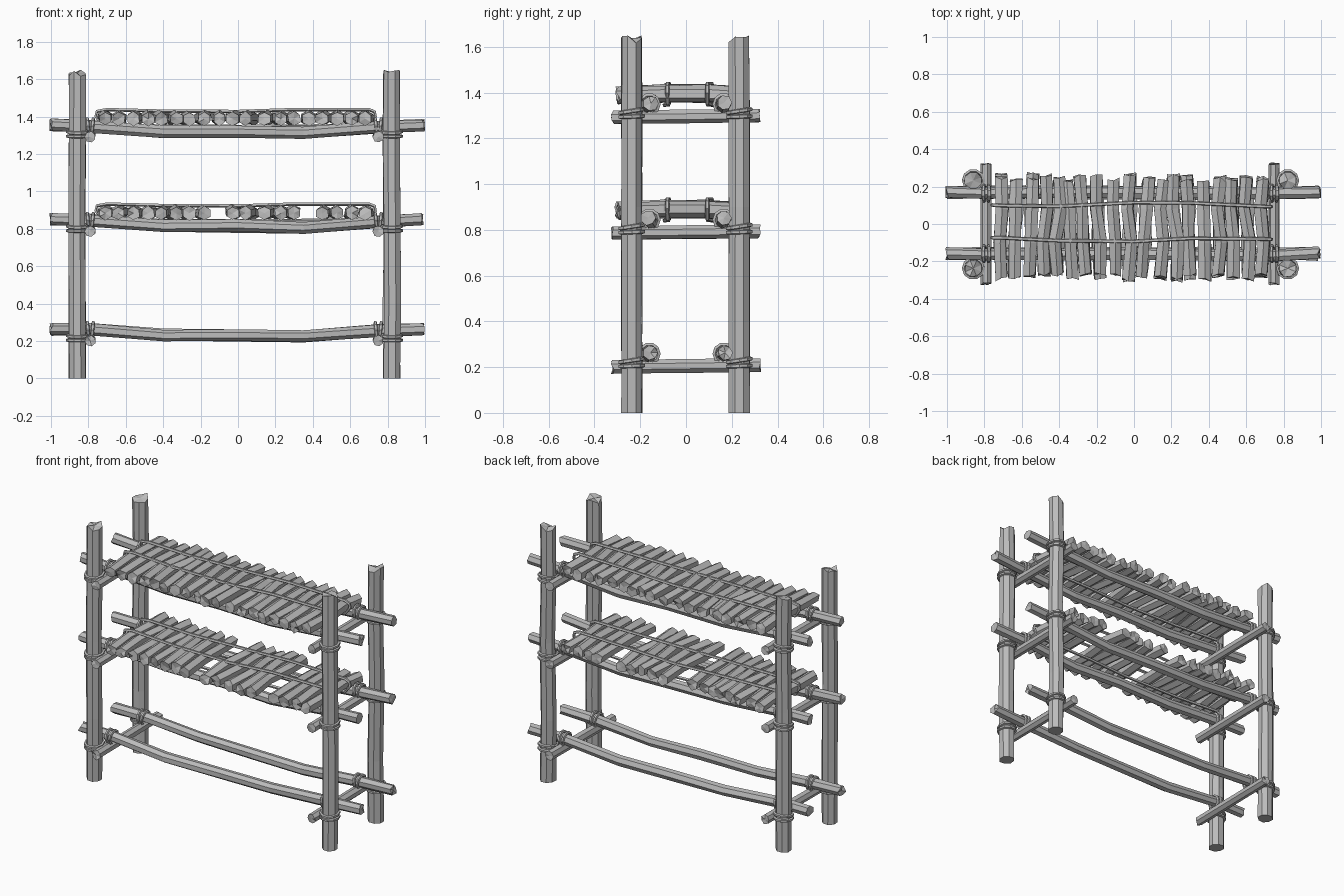
import bpy, bmesh, math, random
from mathutils import Vector

random.seed(4)
cube = bpy.data.objects.get("Cube")
if cube:
    bpy.data.objects.remove(cube, do_unlink=True)

wood = bpy.data.materials.new("grey_wood")
wood.use_nodes = True
GREY = (0.5, 0.5, 0.5, 1)
wood.diffuse_color = GREY
wood.node_tree.nodes["Principled BSDF"].inputs["Base Color"].default_value = GREY


def tube(name, path, radius, sides, closed=False, ref=(0, 0, 1), rough=0.0, ragged=0.0):
    """Sweep a faceted ring along a path; rough varies the girth, ragged chips the ends."""
    pts = [Vector(p) for p in path]
    n = len(pts)
    bm = bmesh.new()
    rings = []
    for i, p in enumerate(pts):
        if closed:
            t = pts[(i + 1) % n] - pts[i - 1]
        else:
            t = pts[min(i + 1, n - 1)] - pts[max(i - 1, 0)]
        t.normalize()
        u = t.cross(Vector(ref)).normalized()
        v = t.cross(u)
        end = not closed and i in (0, n - 1)
        ring = []
        for k in range(sides):
            a = math.tau * (k + 0.5) / sides
            r = radius * (1 + random.uniform(-rough, rough))
            along = t * random.uniform(-ragged, ragged) if end else Vector()
            ring.append(bm.verts.new(p + (u * math.cos(a) + v * math.sin(a)) * r + along))
        rings.append(ring)
    for i in range(n if closed else n - 1):
        a, b = rings[i], rings[(i + 1) % n]
        for k in range(sides):
            m = (k + 1) % sides
            bm.faces.new((a[k], a[m], b[m], b[k]))
    if not closed:
        for ring in (rings[0], rings[-1]):
            mid = bm.verts.new(sum((q.co for q in ring), Vector()) / sides)
            for k in range(sides):
                bm.faces.new((ring[k], ring[(k + 1) % sides], mid))
    bmesh.ops.recalc_face_normals(bm, faces=bm.faces)
    mesh = bpy.data.meshes.new(name)
    bm.to_mesh(mesh)
    bm.free()
    mesh.materials.append(wood)
    ob = bpy.data.objects.new(name, mesh)
    bpy.context.collection.objects.link(ob)
    return ob


def lashing(name, centre, axis, radius, tilt):
    """Rope ring round a pole; axis is 'x' for rails or 'z' for posts."""
    c = Vector(centre)
    path = []
    for k in range(10):
        a = math.tau * k / 10
        p, q = radius * math.cos(a), radius * math.sin(a)
        path.append(c + (Vector((p, q, tilt * q)) if axis == "z" else Vector((tilt * q, p, q))))
    tube(name, path, 0.01, 5, closed=True, ref=(0, 0, 1) if axis == "z" else (1, 0, 0))


# Upright posts
SIDES = {"right": (-0.859, -0.79), "left": (0.822, 0.75)}    # post x, crossbar x
DEPTHS = {"front": (-0.237, -0.16), "back": (0.233, 0.165)}  # post y, rail y
for side, (px, cx) in SIDES.items():
    for depth, (py, ry) in DEPTHS.items():
        path = [(px + random.uniform(-.004, .004), py, z) for z in (0.4, 0.9, 1.3)]
        post = tube(f"{depth}_{side}_post", [(px, py, 0)] + path + [(px, py, 1.632)],
                    0.048, 8, ref=(0, 1, 0), rough=0.06, ragged=0.018)
        for v in post.data.vertices:    # square off the feet
            if v.co.z < 0.1:
                v.co.z = 0

# Crossbars, long rails and their lashings on each level
LEVELS = {"bottom": 0.205, "middle": 0.79, "top": 1.295}
SAG = ((-1, .06), (-.8, .055), (-.4, .026), (0, .026), (.35, .018), (.75, .05), (.99, .06))
for level, z in LEVELS.items():
    for side, (px, cx) in SIDES.items():
        tube(f"{level}_{side}_crossbar", [(cx, -0.32, z - .004), (cx, 0, z), (cx, 0.32, z + .004)],
             0.03, 7, rough=0.06, ragged=0.008)
    for depth, (py, ry) in DEPTHS.items():
        path = [(x, ry + random.uniform(-.008, .008), z + h + random.uniform(-.004, .004))
                for x, h in SAG]
        tube(f"{level}_{depth}_rail", path, 0.033, 7, rough=0.08, ragged=0.01)
        for side, (px, cx) in SIDES.items():
            for k in (-1, 1):
                lashing(f"{level}_{depth}_{side}_post_lashing", (px, py, z + .012 + k * .012),
                        "z", 0.053, 0.1 + 0.06 * k)
                lashing(f"{level}_{depth}_{side}_rail_lashing", (cx + k * .012, ry, z + .054),
                        "x", 0.041, 0.1 * k)

# Shelf sticks: front and back x of each one
STICKS = [(-.71, -.71), (-.64, -.63), (-.56, -.54), (-.48, -.47), (-.41, -.4), (-.33, -.36),
          (-.26, -.29), (-.18, -.2), (-.1, -.11), (-.03, -.02), (.04, .08), (.14, .16),
          (.23, .21), (.3, .28), (.38, .37), (.45, .46), (.53, .52), (.61, .6), (.68, .69)]
GAPS = {"middle": (8, 14), "top": ()}
for level, gaps in GAPS.items():
    z = LEVELS[level] + 0.097
    for i, (fx, bx) in enumerate(STICKS):
        if i in gaps:
            continue
        bend = random.uniform(-.015, .015)
        y0, y1 = -0.285 + random.uniform(-.02, .02), 0.25 + random.uniform(-.025, .02)
        path = [(fx, y0, z - .004), (fx * .67 + bx * .33 + bend, -0.1, z + .004),
                (fx * .33 + bx * .67 - bend, 0.08, z + .004), (bx, y1, z - .004)]
        tube(f"{level}_shelf_stick", path, 0.037, 6, rough=0.12, ragged=0.012)

    # Rope looped around all the sticks
    for depth, y in (("front", -0.085), ("back", 0.105)):
        over = [(-.76, .01), (-.755, .036), (-.7, .046), (-.4, .038), (0, .036), (.3, .046),
                (.7, .046), (.73, .034), (.735, .01)]
        under = [(.7, -.038), (.3, -.044), (0, -.046), (-.4, -.044), (-.73, -.038)]
        path = [(x, y + .012 * math.sin(5 * x + y * 9), z + h) for x, h in over + under]
        tube(f"{level}_{depth}_shelf_rope", path, 0.01, 5, closed=True, ref=(0, 1, 0))
